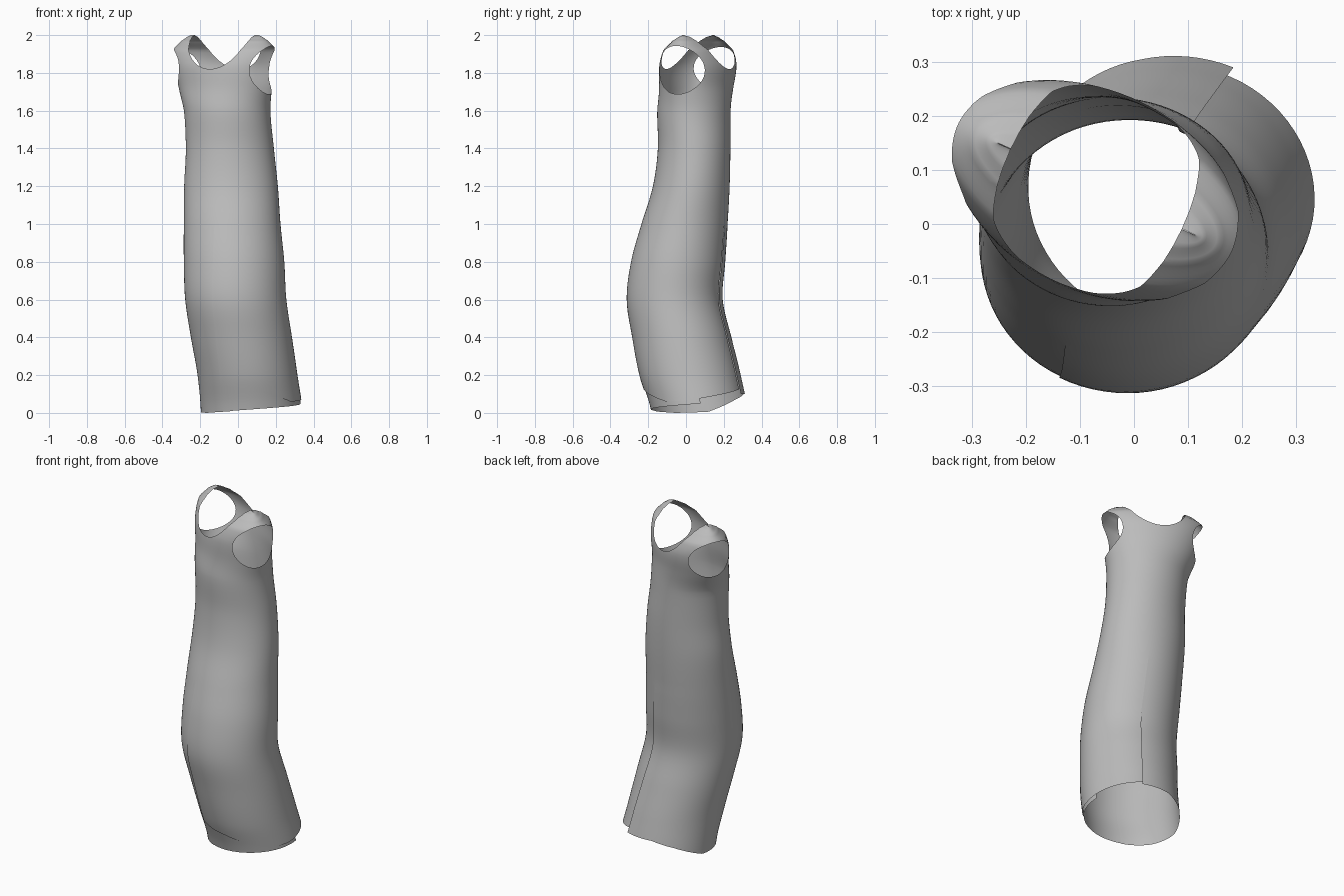
import bpy, bmesh, math
from mathutils import Vector, Matrix

cube = bpy.data.objects.get("Cube")
if cube:
    bpy.data.objects.remove(cube, do_unlink=True)

# One cloth colour
cloth = bpy.data.materials.new("cloth_grey")
cloth.use_nodes = True
cloth.diffuse_color = (0.5, 0.5, 0.5, 1)
cloth.node_tree.nodes["Principled BSDF"].inputs["Base Color"].default_value = (0.5, 0.5, 0.5, 1)

# Body sections: height, centre x, centre y, half width, half depth, yaw in degrees
SECTIONS = [
    (0.0, .073, .066, .27, .255, 0),
    (0.2, .05, .018, .265, .265, 0),
    (0.4, .018, -.025, .268, .26, 0),
    (0.6, -.012, -.062, .268, .252, 0),
    (0.8, -.021, -.043, .266, .248, 0),
    (1.0, -.031, -.008, .256, .228, 0),
    (1.2, -.037, .028, .248, .203, 0),
    (1.4, -.043, .043, .233, .192, 0),
    (1.6, -.057, .042, .23, .193, -10),
    (1.72, -.067, .054, .255, .185, -22),
    (1.84, -.07, .063, .285, .182, -25),
    (1.92, -.07, .065, .295, .15, -25),
    (1.97, -.07, .065, .25, .095, -25),
    (1.99, -.07, .065, .22, .055, -25),
    (2.0, -.07, .065, .2, .001, -25),
]
STEPS, COLUMNS = 6, 40
SLIT_TOP, HEM_ZONE = 1.0, 0.3
TO_SHOULDERS = (Matrix.Translation((-.07, .065, 0))
                @ Matrix.Rotation(math.radians(-25), 4, 'Z')).inverted()


def spline(a, b, c, d, t):
    """Smooth step between b and c."""
    return b + 0.5 * t * (c - a + t * (2*a - 5*b + 4*c - d + t * (3*(b - c) + d - a)))


def section_at(z):
    last = len(SECTIONS) - 1
    i = max(k for k in range(last) if SECTIONS[k][0] <= z)
    keys = [SECTIONS[max(0, min(last, i + k))] for k in (-1, 0, 1, 2)]
    t = (z - keys[1][0]) / (keys[2][0] - keys[1][0])
    return [spline(*values, t) for values in list(zip(*keys))[1:]]


def row_heights(top):
    for low, high in zip(SECTIONS, SECTIONS[1:]):
        if high[0] <= top:
            for j in range(STEPS):
                yield low[0] + (high[0] - low[0]) * j / STEPS
    yield top


def ramp(points, s):
    """Piecewise linear lookup."""
    for (s0, v0), (s1, v1) in zip(points, points[1:]):
        if s <= s1:
            return v0 + (v1 - v0) * (s - s0) / (s1 - s0)
    return points[-1][1]


def build_panel(bm, start, end, hem, fit, top=2.0):
    """Cloth panel between two edges, each given as (angle, extra angle at the hem)."""
    grid = []
    for z in row_heights(top):
        line = []
        for i in range(COLUMNS + 1):
            s = i / COLUMNS
            height = z
            if z < HEM_ZONE:
                drop = ramp(hem, s)
                height = drop + z * (HEM_ZONE - drop) / HEM_ZONE
            cx, cy, a, b, yaw = section_at(height)
            yaw = math.radians(yaw)
            loose = max(0, 1 - height / SLIT_TOP)
            first, final = (math.radians(base + extra * loose) for base, extra in (start, end))
            angle = first + (final - first) * s - yaw
            p = Vector((a * math.cos(angle), b * math.sin(angle), 0))
            p *= 1 + loose**.6 * fit(s)
            p.rotate(Matrix.Rotation(yaw, 3, 'Z'))
            line.append(bm.verts.new((p.x + cx, p.y + cy, height)))
        grid.append(line)
    for low, high in zip(grid, grid[1:]):
        for i in range(COLUMNS):
            bm.faces.new((low[i], low[i + 1], high[i + 1], high[i]))


def cut_opening(bm, inside):
    """Cut the cloth along the line where inside() is zero and drop the inner faces."""
    value = {v: inside(TO_SHOULDERS @ v.co) for v in bm.verts}
    rim = set()
    for edge in list(bm.edges):
        start, end = edge.verts
        a, b = value[start], value[end]
        if a * b < 0:
            rim.add(bmesh.utils.edge_split(edge, start, a / (a - b))[1])
    for face in list(bm.faces):
        ends = [v for v in face.verts if v in rim]
        if len(ends) == 2:
            bmesh.utils.face_split(face, *ends)
    inner = [f for f in bm.faces if any(value.get(v, 0) < 0 for v in f.verts)]
    bmesh.ops.delete(bm, geom=inner, context='FACES')


def oval(x, z, centre, half_width, half_height):
    return (x / half_width)**2 + ((z - centre) / half_height)**2 - 1


def add_cloth(name, bm):
    bmesh.ops.recalc_face_normals(bm, faces=bm.faces)
    mesh = bpy.data.meshes.new(name)
    bm.to_mesh(mesh)
    bm.free()
    mesh.materials.append(cloth)
    obj = bpy.data.objects.new(name, mesh)
    bpy.context.collection.objects.link(obj)
    bpy.ops.object.select_all(action='DESELECT')
    obj.select_set(True)
    bpy.context.view_layer.objects.active = obj
    bpy.ops.object.shade_smooth_by_angle(angle=math.radians(40))


# Dress body: the right panel tucks under at the front and laps over at the back
bm = bmesh.new()
build_panel(bm, (-112, -15), (68, 0),
            [(0, .155), (.2, .125), (.45, .06), (.6, .065), (1, .125)], lambda s: 0)
build_panel(bm, (-112, -4), (68 - 360, -4),
            [(0, .008), (.2, 0), (.42, .005), (.65, .07), (.8, .1), (1, .1)],
            lambda s: .05 * s**4 - .025 * (1 - s)**4)
bmesh.ops.remove_doubles(bm, verts=bm.verts, dist=.0003)

# Neckline, then left and right armholes
cut_opening(bm, lambda p: oval(p.x, p.z, 2.03, .177, .21))
cut_opening(bm, lambda p: max(oval(p.y, p.z, 1.815, .13, .128), -p.x))
cut_opening(bm, lambda p: max(oval(p.y, p.z, 1.825, .125, .112), p.x))
add_cloth("dress", bm)

# Torn lining showing below the front hem
bm = bmesh.new()
build_panel(bm, (-112, -4), (0, 5), [(0, .01), (1, .05)], lambda s: -.025, top=.4)
add_cloth("front_lining", bm)
